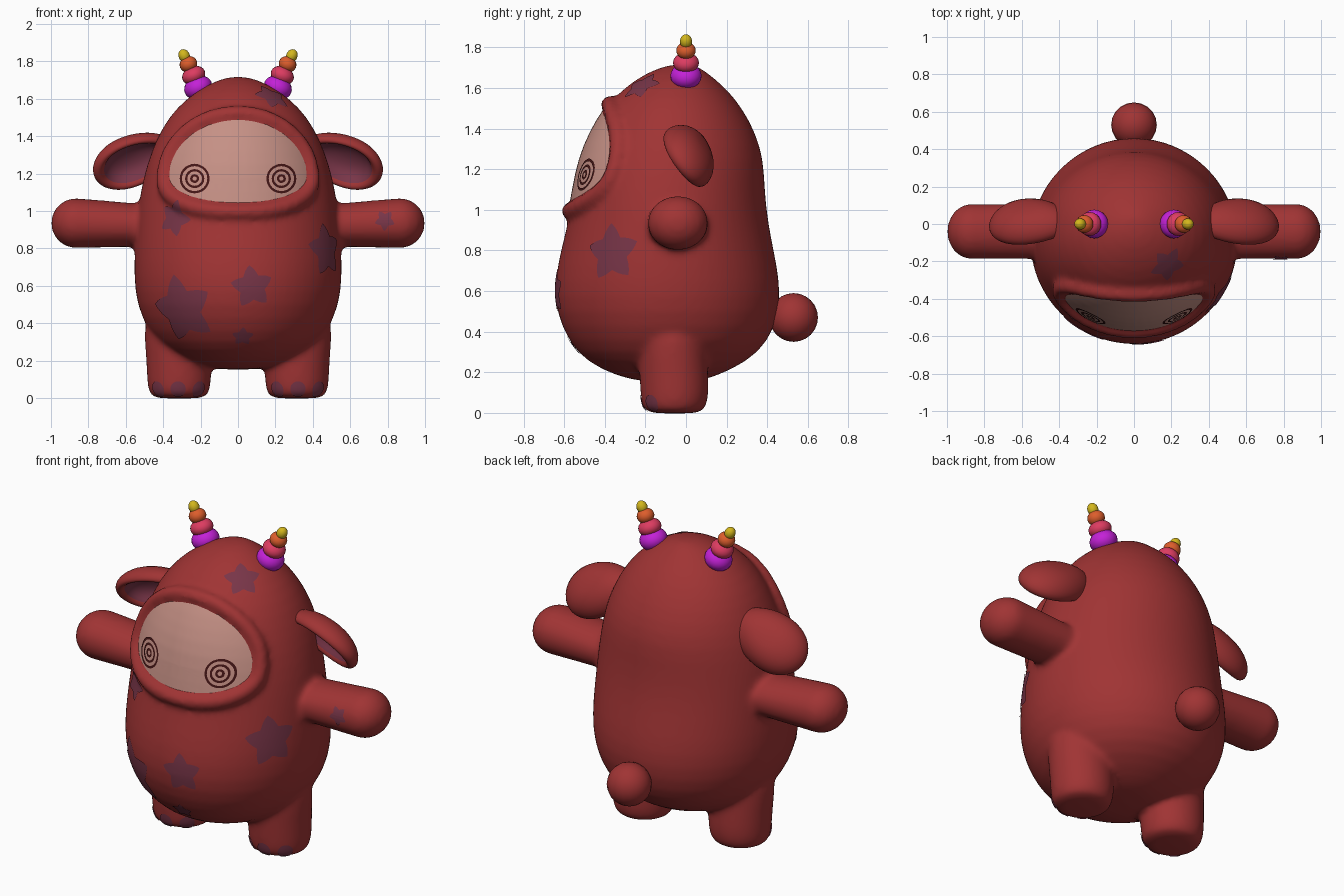
import bpy, bmesh, math
from mathutils import Vector, Matrix
from mathutils.bvhtree import BVHTree

if "Cube" in bpy.data.objects:
    bpy.data.objects.remove(bpy.data.objects["Cube"])


def material(name, r, g, b):
    m = bpy.data.materials.new(name)
    m.use_nodes = True
    m.diffuse_color = (r, g, b, 1)
    bsdf = m.node_tree.nodes["Principled BSDF"]
    bsdf.inputs["Base Color"].default_value = (r, g, b, 1)
    bsdf.inputs["Roughness"].default_value = 0.6
    return m


red = material("red skin", 0.35, 0.034, 0.034)
spot = material("dusky purple", 0.19, 0.036, 0.065)
tan = material("face tan", 0.56, 0.28, 0.235)
dark = material("dark eye line", 0.06, 0.008, 0.008)
magenta = material("magenta", 0.55, 0.015, 0.68)
pink = material("pink", 0.72, 0.045, 0.12)
orange = material("orange", 0.72, 0.11, 0.025)
yellow = material("yellow", 0.65, 0.47, 0.012)


def add_object(name, bm, mats):
    mesh = bpy.data.meshes.new(name)
    bm.to_mesh(mesh)
    bm.free()
    for m in mats:
        mesh.materials.append(m)
    mesh.polygons.foreach_set("use_smooth", [True] * len(mesh.polygons))
    ob = bpy.data.objects.new(name, mesh)
    bpy.context.scene.collection.objects.link(ob)
    return ob


def surface(ob):
    """Ray-castable copy of an object with its modifiers."""
    return BVHTree.FromObject(ob, bpy.context.evaluated_depsgraph_get())


def blob(bm, centre, radii, tilt=0, index=0):
    mat = Matrix.LocRotScale(Vector(centre), Matrix.Rotation(tilt, 3, 'Y'), Vector(radii))
    made = bmesh.ops.create_uvsphere(bm, u_segments=20, v_segments=12, radius=1, matrix=mat)
    for f in {f for v in made["verts"] for f in v.link_faces}:
        f.material_index = index


def bridge(bm, rings):
    for a, b in zip(rings, rings[1:]):
        for j in range(len(a)):
            k = (j + 1) % len(a)
            bm.faces.new((a[j], b[j], b[k], a[k]))


def loft(bm, sections, cx=0, n=32):
    """Stack of ovals: height, half width, front y, back y."""
    rings = []
    for z, w, front, back in sections:
        cy, ry = (front + back) / 2, (back - front) / 2
        angles = [j * math.tau / n for j in range(n)]
        rings.append([bm.verts.new((cx + w * math.cos(a), cy + ry * math.sin(a), z))
                      for a in angles])
    bridge(bm, rings)
    bm.faces.new(rings[0])
    bm.faces.new(rings[-1])
    bmesh.ops.recalc_face_normals(bm, faces=bm.faces)


def decal(name, mat, tree, origin, normal, outline, inner=0, lift=0.005, rings=8, n=60):
    """Thin patch laid on a surface; outline maps an angle to (u, v)."""
    normal = Vector(normal).normalized()
    side = Vector((0, 0, 1)).cross(normal).normalized()
    up = normal.cross(side)
    bm = bmesh.new()
    grid = []
    for i in range(rings + 1):
        s = inner + (1 - inner) * i / rings
        row = []
        for j in range(n):
            u, v = outline(j * math.tau / n)
            p = Vector(origin) + side * u * s + up * v * s
            hit, nor, _, _ = tree.ray_cast(p + normal * 0.3, -normal)
            row.append(bm.verts.new(hit + nor * lift if hit else p))
        grid.append(row)
    bridge(bm, grid)
    bmesh.ops.remove_doubles(bm, verts=bm.verts, dist=0.00001)
    add_object(name, bm, [mat])


def circle(r):
    return lambda a: (r * math.cos(a), r * math.sin(a))


def star(r, turn):
    def outline(a):
        k = abs((a * 5 / math.tau) % 1 * 2 - 1)
        d = r * (0.6 + 0.4 * k ** 1.3)
        return d * math.cos(a + turn), d * math.sin(a + turn)
    return outline


def opening(grow):
    """Dome-shaped face outline."""
    def outline(a):
        c, s = math.cos(a), math.sin(a)
        if s < 0:
            c, s = math.copysign(abs(c) ** 0.85, c), -abs(s) ** 0.9
        return (0.36 + grow) * c, ((0.315 if s > 0 else 0.14) + grow) * s
    return outline


# Torso
torso = [(.15, .10, -.20, .04), (.18, .24, -.34, .15), (.25, .38, -.49, .30),
         (.35, .48, -.58, .41), (.5, .545, -.645, .465), (.65, .56, -.65, .465),
         (.8, .555, -.62, .435), (.95, .545, -.58, .405), (1.1, .525, -.555, .39),
         (1.25, .49, -.525, .385), (1.38, .44, -.47, .345), (1.5, .375, -.40, .28),
         (1.6, .28, -.31, .20), (1.68, .16, -.19, .10), (1.72, .05, -.07, .04)]
skin = bmesh.new()
loft(skin, torso)
core = add_object("torso_guide", skin.copy(), [red])
core.modifiers.new("smooth", 'SUBSURF').levels = 1
core_tree = surface(core)
bpy.data.objects.remove(core)

# Raised rim around the face
face_centre = Vector((0, -0.5, 1.17))
for j in range(80):
    u, v = opening(0.035)(j * math.tau / 80)
    start = face_centre + Vector((u, -0.4, v))
    hit = core_tree.ray_cast(start, Vector((0, 1, 0)))[0]
    if hit:
        blob(skin, hit, (.045, .045, .045))

# Arms and legs
leg = [(-.005, .13, -.18, .07), (.02, .16, -.215, .095), (.08, .172, -.225, .115),
       (.2, .175, -.23, .11), (.35, .19, -.24, .1), (.5, .17, -.23, .1)]
for s in (1, -1):
    for i in range(12):
        t = i / 11
        blob(skin, (s * (.4 + .465 * t), -.04, .92 + .015 * t), (.138, .153, .11 + .025 * t))
    loft(skin, leg, cx=s * .315)

body = add_object("body", skin, [red])
body.modifiers.new("round", 'SUBSURF').levels = 1
body.modifiers["round"].render_levels = 1
blend = body.modifiers.new("blend", 'REMESH')
blend.mode, blend.voxel_size, blend.use_smooth_shade = 'VOXEL', 0.016, True
soften = body.modifiers.new("soften", 'SMOOTH')
soften.factor, soften.iterations = 0.5, 10
body_tree = surface(body)

# Face and ringed eyes
forward = (0, -1, 0)
decal("face", tan, core_tree, face_centre, forward, opening(0.012), lift=0.01, rings=20, n=80)
for side, s in (("left", 1), ("right", -1)):
    for ring, r in (("outer", .078), ("middle", .05), ("inner", .023)):
        decal(f"{side}_eye_{ring}_ring", dark, core_tree, (s * .226, -.5, 1.17), forward,
              circle(r), inner=1 - .012 / r, lift=0.014, rings=2, n=40)

# Star spots: x, z, size, turn
spots = [(-.30, .47, .19, .5), (.075, .595, .115, 1.7), (.025, .33, .06, .3),
         (-.335, .96, .10, 1.2), (.47, .79, .145, .4), (.785, .95, .055, .9),
         (.18, 1.61, .10, 1.6)]
for i, (x, z, r, turn) in enumerate(spots):
    hit, nor, _, _ = body_tree.ray_cast(Vector((x, -1, z)), Vector((0, 1, 0)))
    if hit:
        decal(f"star_spot_{i + 1}", spot, body_tree, hit, nor, star(r, turn))

# Toenails
for side, s in (("left", 1), ("right", -1)):
    for i, deg in enumerate((-42, 2, 46)):
        a = math.radians(deg)
        decal(f"{side}_toenail_{i + 1}", spot, body_tree, (s * .315, -.06, .05),
              (s * math.sin(a), -math.cos(a), 0), circle(.04), rings=4, n=24)

# Cupped drooping ears: profile of radius and depth
cup = [(0, -.085), (.45, -.078), (.8, -.045), (.97, 0), (1, .03), (.95, .055), (.84, .062),
       (.74, .045), (.66, .01), (.5, -.02), (.25, -.035), (0, -.04)]
along = Vector((.93, 0, -.37)).normalized()
facing = Vector((0, -.75, -.66))
facing = (facing - along * facing.dot(along)).normalized()
across = facing.cross(along)
for side, s in (("left", 1), ("right", -1)):
    bm = bmesh.new()
    rings = []
    for r, h in cup:
        row = []
        for j in range(36):
            a = j * math.tau / 36
            c = math.cos(a)
            p = Vector((.56, .025, 1.285)) + along * .235 * r * c + facing * h
            p += across * .16 * r * math.sin(a) * (1 + .12 * c)
            row.append(bm.verts.new((s * p.x, p.y, p.z)))
        rings.append(row)
    bridge(bm, rings)
    for i, f in enumerate(bm.faces):
        f.material_index = int(i // 36 >= 7)
    bmesh.ops.remove_doubles(bm, verts=bm.verts, dist=0.00001)
    bmesh.ops.recalc_face_normals(bm, faces=bm.faces)
    ear = add_object(f"{side}_ear", bm, [red, spot])
    ear.modifiers.new("smooth", 'SUBSURF').levels = 1

# Horns of stacked bulges: x, z, width, height
bulges = [(.213, 1.66, .077, .062), (.237, 1.725, .064, .048),
          (.265, 1.785, .048, .042), (.288, 1.83, .03, .036)]
for side, s in (("left", 1), ("right", -1)):
    bm = bmesh.new()
    for i, (x, z, w, h) in enumerate(bulges):
        blob(bm, (s * x, 0, z), (w, w, h), tilt=s * .4, index=i)
    add_object(f"{side}_horn", bm, [magenta, pink, orange, yellow])

# Tail
bm = bmesh.new()
blob(bm, (0, .53, .47), (.122, .12, .12))
add_object("tail", bm, [red])
